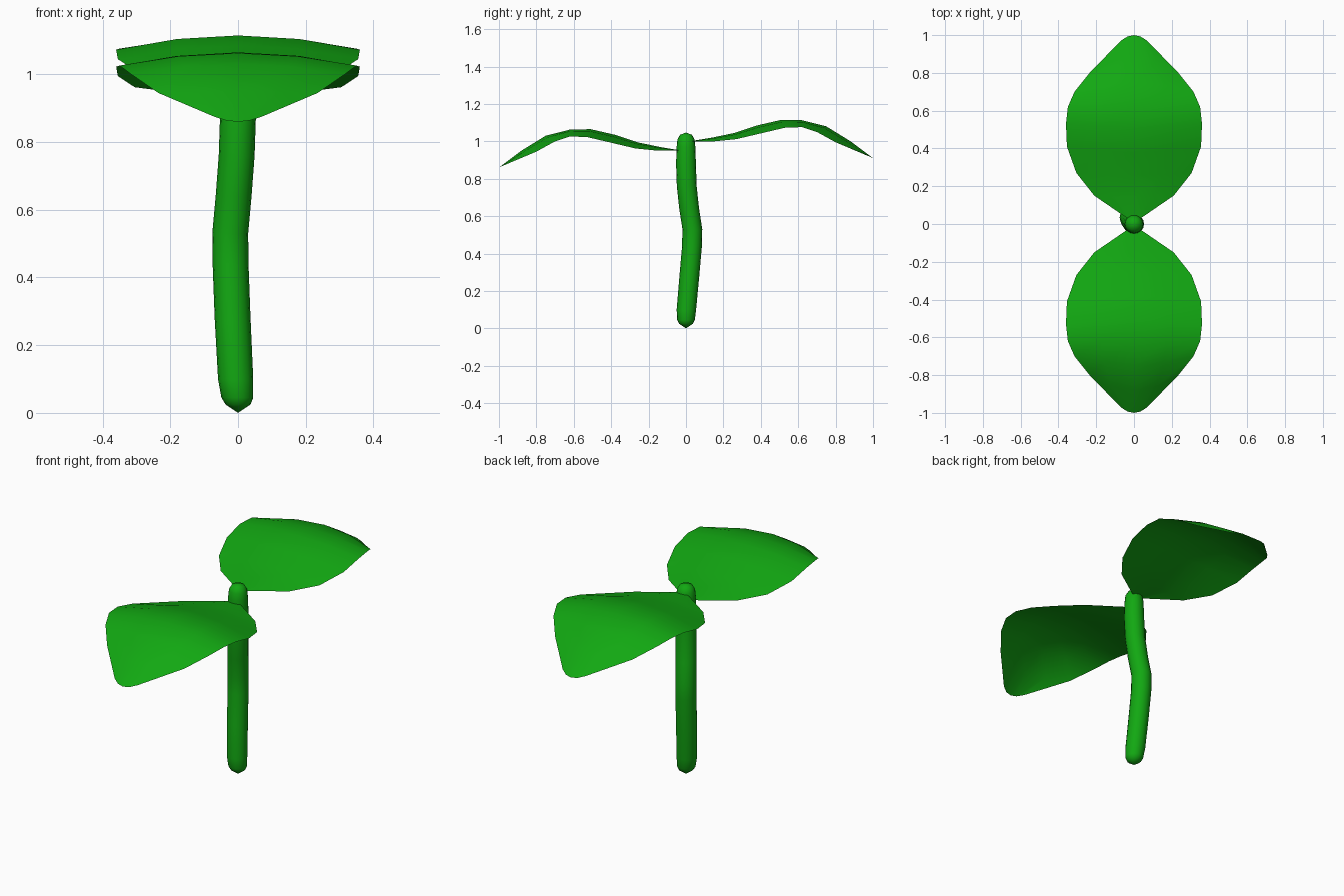
import bpy
import bmesh
import math

cube = bpy.data.objects.get("Cube")
if cube:
    bpy.data.objects.remove(cube, do_unlink=True)

LEAF_GREEN = (0.006, 0.39, 0.006, 1)
green = bpy.data.materials.new("leaf green")
green.use_nodes = True
green.diffuse_color = LEAF_GREEN
shader = green.node_tree.nodes["Principled BSDF"]
shader.inputs["Base Color"].default_value = LEAF_GREEN
shader.inputs["Roughness"].default_value = 0.7


def finish(name, bm):
    mesh = bpy.data.meshes.new(name)
    bm.to_mesh(mesh)
    bm.free()
    mesh.materials.append(green)
    for poly in mesh.polygons:
        poly.use_smooth = True
    obj = bpy.data.objects.new(name, mesh)
    bpy.context.collection.objects.link(obj)
    return obj


def bridge(bm, rows, closed=False):
    """Join consecutive rows of vertices with quads."""
    for low, high in zip(rows, rows[1:]):
        count = len(low)
        for i in range(count if closed else count - 1):
            j = (i + 1) % count
            bm.faces.new((low[i], low[j], high[j], high[i]))


# Stem: bent tube with a pointed foot and a domed top, as (x, y, z, radius)
STEM = [
    (0, 0, 0.025, 0.037), (-0.002, 0, 0.045, 0.047), (-0.007, 0.002, 0.1, 0.052),
    (-0.016, 0.018, 0.28, 0.053), (-0.022, 0.032, 0.44, 0.053),
    (-0.023, 0.034, 0.53, 0.053), (-0.013, 0.017, 0.64, 0.053),
    (-0.004, 0.004, 0.76, 0.053), (0, 0, 0.88, 0.053), (0, 0, 0.97, 0.05),
    (0, 0, 1.01, 0.046), (0, 0, 1.035, 0.032),
]
SIDES = 16


def build_stem():
    bm = bmesh.new()
    rings = []
    for x, y, z, r in STEM:
        angles = [2 * math.pi * i / SIDES for i in range(SIDES)]
        rings.append([bm.verts.new((x + r * math.cos(a), y + r * math.sin(a), z))
                      for a in angles])
    bridge(bm, rings, closed=True)
    # Close both ends with a fan to a tip
    for ring, tip_z in ((rings[0], 0.0), (rings[-1], 1.047)):
        tip = bm.verts.new((0, 0, tip_z))
        for i in range(SIDES):
            bm.faces.new((ring[i], ring[(i + 1) % SIDES], tip))
    bmesh.ops.recalc_face_normals(bm, faces=bm.faces)
    finish("stem", bm)


# Leaf rows from base to tip: midrib y, midrib z, edge y, edge z, half width
LEAF = [
    (0.02, 1.0, 0.03, 1.0, 0.035), (0.14, 1.02, 0.15, 1.0, 0.21),
    (0.26, 1.045, 0.27, 1.012, 0.305), (0.38, 1.085, 0.41, 1.045, 0.355),
    (0.51, 1.115, 0.53, 1.073, 0.36), (0.62, 1.113, 0.62, 1.076, 0.35),
    (0.75, 1.08, 0.70, 1.05, 0.315), (0.88, 1.0, 0.80, 0.995, 0.235),
    (1.0, 0.91, 0.97, 0.925, 0.07),
]


def build_leaf(name, side, drop):
    """Thin arched sheet; side is +1 for the back and -1 for the front."""
    bm = bmesh.new()
    rows = []
    for mid_y, mid_z, edge_y, edge_z, half in LEAF:
        row = []
        for t in (-1, -0.5, 0, 0.5, 1):
            y = mid_y + (edge_y - mid_y) * t * t
            z = mid_z + (edge_z - mid_z) * t * t
            row.append(bm.verts.new((side * t * half, side * y, z - drop)))
        rows.append(row)
    bridge(bm, rows)
    finish(name, bm)


build_stem()
build_leaf("back_leaf", 1, 0)
build_leaf("front_leaf", -1, 0.05)
